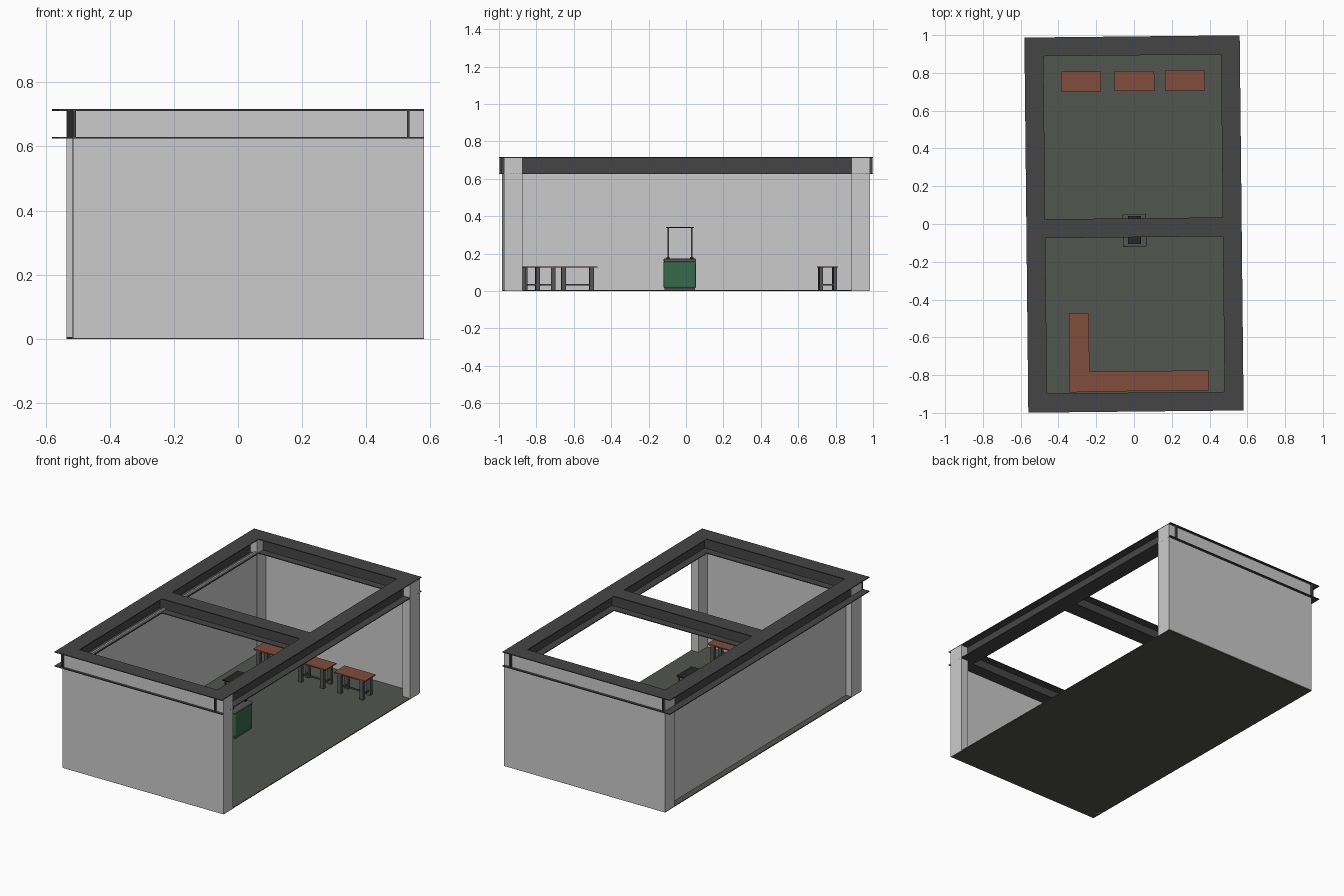
import bpy, math
from mathutils import Matrix

if "Cube" in bpy.data.objects:
    bpy.data.objects.remove(bpy.data.objects["Cube"])

ROT = Matrix.Rotation(math.radians(0.6), 4, 'Z')   # whole building sits slightly turned


def material(name, rgb):
    m = bpy.data.materials.new(name)
    m.diffuse_color = (*rgb, 1)
    m.use_nodes = True
    m.node_tree.nodes["Principled BSDF"].inputs["Base Color"].default_value = m.diffuse_color
    return m


STEEL = material("dark_steel", (0.06, 0.06, 0.06))
FLOOR = material("floor_grey", (0.085, 0.09, 0.08))
BROWN = material("brown_top", (0.22, 0.075, 0.045))
GREEN = material("green_paint", (0.035, 0.14, 0.07))
LEG = material("leg_grey", (0.09, 0.09, 0.09))
BLACK = material("black", (0.02, 0.02, 0.02))


def box(name, x0, x1, y0, y1, z0, z1, mat=None, bevel=0, local=Matrix()):
    v = [(x, y, z) for z in (z0, z1) for x, y in ((x0, y0), (x1, y0), (x1, y1), (x0, y1))]
    f = [(3, 2, 1, 0), (4, 5, 6, 7), (0, 1, 5, 4), (1, 2, 6, 5), (2, 3, 7, 6), (3, 0, 4, 7)]
    me = bpy.data.meshes.new(name)
    me.from_pydata(v, [], f)
    me.transform(ROT @ local)
    if mat:
        me.materials.append(mat)
    ob = bpy.data.objects.new(name, me)
    bpy.context.collection.objects.link(ob)
    if bevel:
        b = ob.modifiers.new("bevel", 'BEVEL')
        b.width, b.segments = bevel, 3
    return ob


# floor slab
box("floor", -0.525, 0.568, -0.975, 0.975, 0, 0.005, FLOOR)

# corner columns
for side, x in (("left", -0.525), ("right", 0.518)):
    for end, y in (("front", -0.968), ("back", 0.88)):
        box(f"{end}_{side}_column", x, x + 0.052, y, y + 0.088, 0, 0.711)

# walls: front and back cover the columns, left one is set in, right side is open
box("front_wall", -0.525, 0.57, -0.978, -0.968, 0.003, 0.711)
box("back_wall", -0.525, 0.57, 0.968, 0.978, 0.003, 0.711)
box("left_wall", -0.487, -0.477, -0.88, 0.88, 0.004, 0.64)


# roof I-beams
def beam(name, c, lo, hi, along_y, wlo=None, whi=None):
    wlo, whi = (lo if wlo is None else wlo), (hi if whi is None else whi)
    parts = (("lower_flange", 0.05, 0.624, 0.629, lo, hi),
             ("upper_flange", 0.05, 0.711, 0.716, lo, hi),
             ("web", 0.004, 0.629, 0.711, wlo, whi))
    for part, h, z0, z1, a, b in parts:
        if along_y:
            box(f"{name}_{part}", c - h, c + h, a, b, z0, z1, STEEL)
        else:
            box(f"{name}_{part}", a, b, c - h, c + h, z0, z1, STEEL)


beam("left_beam", -0.52, -0.993, 0.993, True)
beam("right_beam", 0.52, -0.993, 0.993, True)
beam("front_beam", -0.943, -0.47, 0.47, False, -0.516, 0.516)
beam("middle_beam", -0.02, -0.47, 0.47, False, -0.516, 0.516)
beam("back_beam", 0.943, -0.47, 0.47, False, -0.516, 0.516)


# desks: brown top, four legs and low stretchers
def desk(name, x, y, turned=False):
    m = Matrix.Translation((x, y, 0))
    if turned:
        m = m @ Matrix.Rotation(math.pi / 2, 4, 'Z')
    box(f"{name}_top", -0.1055, 0.1055, -0.053, 0.053, 0.125, 0.132, BROWN, local=m)
    for sx in (-0.075, 0.075):
        for sy in (-0.037, 0.037):
            box(f"{name}_leg", sx - 0.012, sx + 0.012, sy - 0.01, sy + 0.01, 0.005, 0.125, LEG, local=m)
        box(f"{name}_end_rail", sx - 0.004, sx + 0.004, -0.03, 0.03, 0.03, 0.038, LEG, local=m)
    box(f"{name}_long_rail", -0.075, 0.075, -0.004, 0.004, 0.03, 0.038, LEG, local=m)


for i, x in enumerate((-0.272, 0.010, 0.277)):
    desk(f"back_desk_{i + 1}", x, 0.757)
for i in range(3):
    desk(f"front_bench_{i + 1}", -0.139 + 0.211 * i, -0.832)
for i in range(2):
    desk(f"side_bench_{i + 1}", -0.297, -0.782 + 0.205 * i, True)

# central machine: green cabinet, grey lid, posts with a guard plate
box("machine_base", -0.055, 0.06, -0.115, 0.048, 0.004, 0.016, LEG)
box("machine_cabinet", -0.06, 0.065, -0.12, 0.053, 0.012, 0.16, GREEN, 0.012)
box("machine_lid", -0.06, 0.065, -0.12, 0.053, 0.155, 0.173, LEG, 0.006)
for y in (-0.096, 0.031):
    for x in (-0.02, 0.025):
        box("machine_post", x - 0.004, x + 0.004, y - 0.004, y + 0.004, 0.17, 0.338, LEG)
        box("post_foot", x - 0.008, x + 0.008, y - 0.008, y + 0.008, 0.172, 0.182, BLACK)
box("guard_plate", -0.032, 0.037, -0.106, 0.042, 0.336, 0.342, BLACK)
